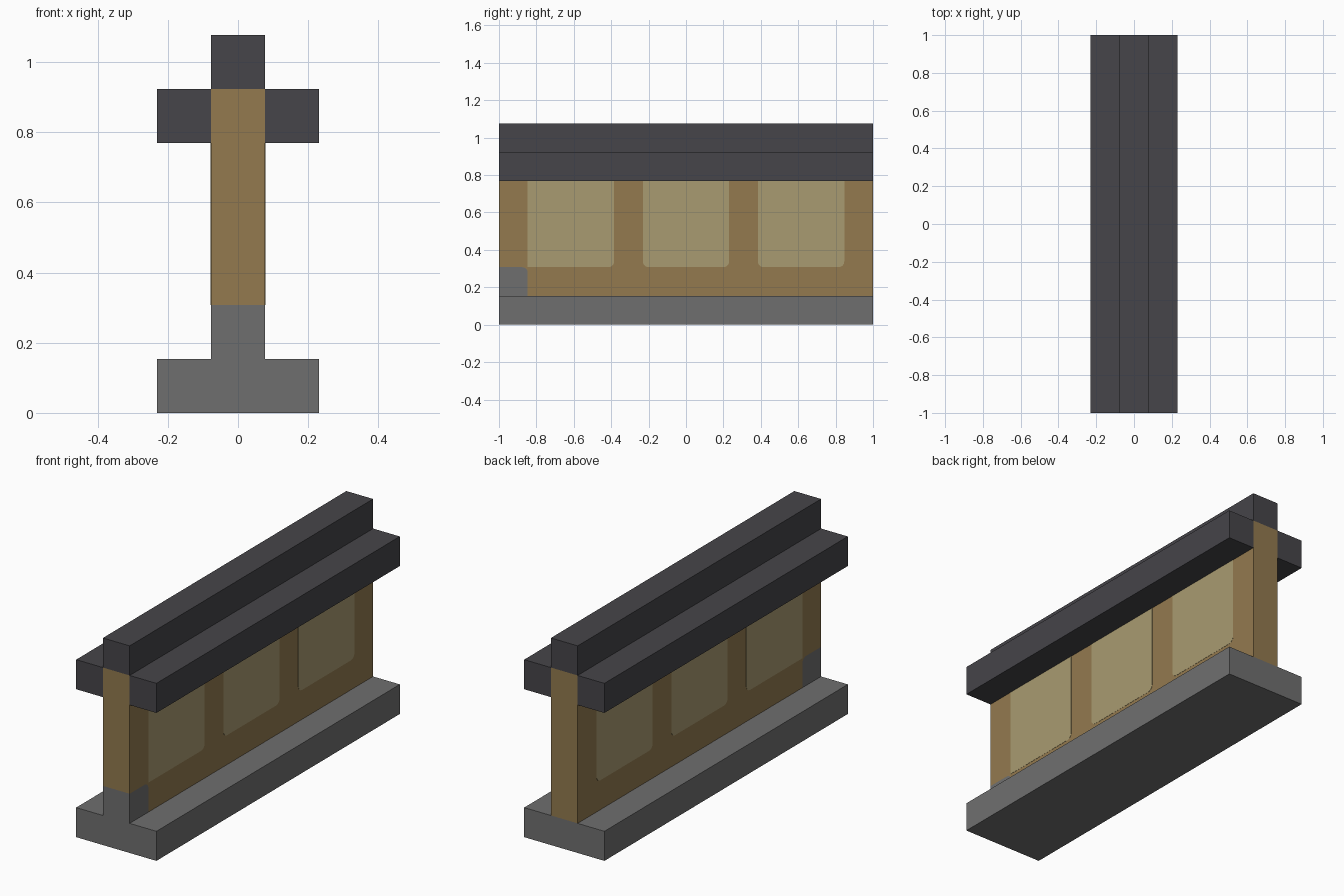
import bpy
import bmesh
from math import sin, cos, pi

if "Cube" in bpy.data.objects:
    bpy.data.objects.remove(bpy.data.objects["Cube"], do_unlink=True)

U = 2 / 13          # one block module
WEB = U / 2         # half thickness of the wall
ROUND = 0.03        # corner radius of the inlays


def material(name, rgb):
    mat = bpy.data.materials.new(name)
    mat.use_nodes = True
    mat.diffuse_color = (*rgb, 1)
    mat.node_tree.nodes["Principled BSDF"].inputs["Base Color"].default_value = (*rgb, 1)
    return mat


stone = material("grey stone", (0.159, 0.159, 0.159))
iron = material("dark charcoal", (0.061, 0.059, 0.067))
wood = material("brown wood", (0.292, 0.195, 0.078))
paper = material("pale straw", (0.397, 0.328, 0.165))


def slab(name, profile, x0, x1, mat):
    """Extrude a side profile of (y, z) points from x0 to x1."""
    bm = bmesh.new()
    face = bm.faces.new([bm.verts.new((x0, y, z)) for y, z in profile])
    grown = bmesh.ops.extrude_face_region(bm, geom=[face])["geom"]
    verts = [v for v in grown if isinstance(v, bmesh.types.BMVert)]
    bmesh.ops.translate(bm, verts=verts, vec=(x1 - x0, 0, 0))
    bmesh.ops.recalc_face_normals(bm, faces=bm.faces)
    mesh = bpy.data.meshes.new(name)
    bm.to_mesh(mesh)
    bm.free()
    mesh.materials.append(mat)
    obj = bpy.data.objects.new(name, mesh)
    bpy.context.collection.objects.link(obj)
    return obj


def rect(y0, y1, z0, z1):
    return [(y0, z0), (y1, z0), (y1, z1), (y0, z1)]


def arc(cy, cz, start, end, r=ROUND, steps=5):
    angles = [start + (end - start) * i / steps for i in range(steps + 1)]
    return [(cy + r * cos(a), cz + r * sin(a)) for a in angles]


# Foot and the three rails along the top
slab("base", rect(-1, 1, 0, U), -1.5 * U, 1.5 * U, stone)
slab("top_rail", rect(-1, 1, 6 * U, 7 * U), -WEB, WEB, iron)
for name, side in (("left_rail", 1), ("right_rail", -1)):
    slab(name, rect(-1, 1, 5 * U, 6 * U), side * WEB, side * 3 * WEB, iron)

# Wall with a notch at the front foot, filled by a stone block
notch = arc(-1 + U - ROUND, 2 * U - ROUND, 0, pi / 2)
wall = [(-1 + U, U), (1, U), (1, 6 * U), (-1, 6 * U), (-1, 2 * U)]
slab("wall", wall + notch[::-1], -WEB, WEB, wood)
slab("front_foot_block", [(-1, U), (-1 + U, U)] + notch + [(-1, 2 * U)], -WEB, WEB, stone)

# Pale panels on both faces, rounded at the lower corners
for side, label in ((1, "left"), (-1, "right")):
    for i in range(3):
        y0 = -1 + U + i * 4 * U
        y1, z0, z1 = y0 + 3 * U, 2 * U, 5 * U
        # the foremost panel stays square where it meets the stone block
        near = arc(y0 + ROUND, z0 + ROUND, pi, 1.5 * pi) if i else [(y0, z0)]
        far = arc(y1 - ROUND, z0 + ROUND, 1.5 * pi, 2 * pi)
        slab(f"{label}_panel_{i + 1}", near + far + [(y1, z1), (y0, z1)],
             side * (WEB - 0.001), side * (WEB + 0.001), paper)
